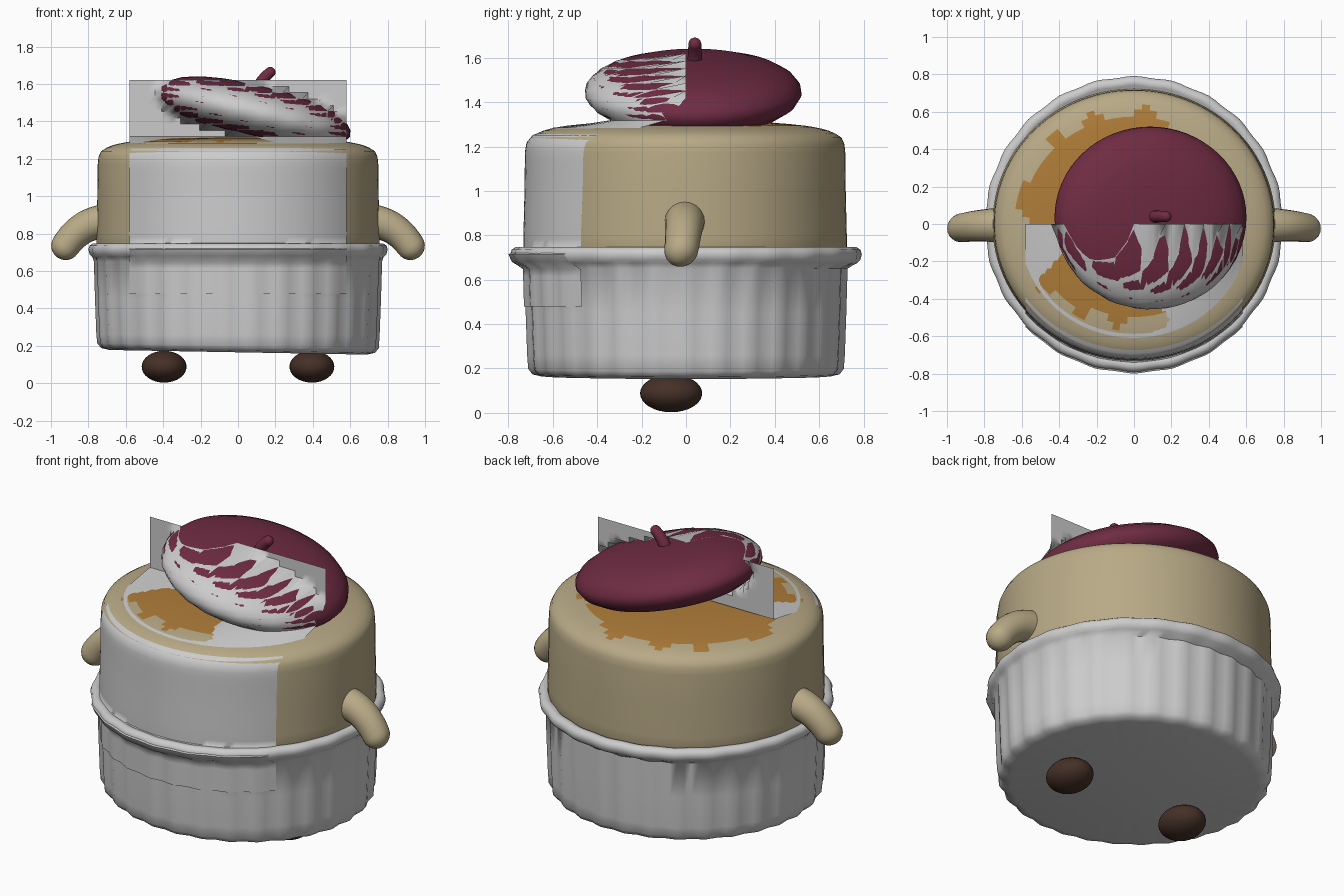
import bpy, bmesh, math
from mathutils import Vector, Matrix

if "Cube" in bpy.data.objects:
    bpy.data.objects.remove(bpy.data.objects["Cube"])


def material(name, rgb):
    m = bpy.data.materials.new(name)
    m.diffuse_color = (*rgb, 1)
    m.use_nodes = True
    m.node_tree.nodes["Principled BSDF"].inputs["Base Color"].default_value = m.diffuse_color
    return m


CREAM = material("cream", (0.48, 0.40, 0.24))
CRUST = material("baked_crust", (0.42, 0.20, 0.04))
WINE = material("wine_red", (0.16, 0.025, 0.055))
BROWN = material("dark_brown", (0.06, 0.03, 0.02))


def finish(name, bm, mat=None, angle=50):
    bmesh.ops.recalc_face_normals(bm, faces=bm.faces)
    me = bpy.data.meshes.new(name)
    bm.to_mesh(me)
    bm.free()
    ob = bpy.data.objects.new(name, me)
    bpy.context.collection.objects.link(ob)
    if mat:
        me.materials.append(mat)
    bpy.ops.object.select_all(action='DESELECT')
    ob.select_set(True)
    bpy.context.view_layer.objects.active = ob
    bpy.ops.object.shade_smooth_by_angle(angle=math.radians(angle))
    return ob


def bridge(bm, rings):
    for a, b in zip(rings, rings[1:]):
        n = len(a)
        for i in range(n):
            bm.faces.new((a[i], a[(i + 1) % n], b[(i + 1) % n], b[i]))


def cap(bm, ring, point):
    c = bm.verts.new(point)
    for i in range(len(ring)):
        bm.faces.new((ring[i], ring[(i + 1) % len(ring)], c))


def lathe(profile, n, shape=lambda r, a, z: (r * math.cos(a), r * math.sin(a), z)):
    """Spin (radius, z) points; both ends are closed with a fan."""
    bm = bmesh.new()
    rings = [[bm.verts.new(shape(r, 2 * math.pi * i / n, z)) for i in range(n)]
             for r, z in profile]
    bridge(bm, rings)
    for ring, z in ((rings[0], profile[0][1]), (rings[-1], profile[-1][1])):
        cap(bm, ring, shape(0, 0, z))
    return bm


def limb(name, pts, radii, mat, n=20):
    """Round-ended tube along a smooth bend through three points."""
    p0, p1, p2 = map(Vector, pts)
    path = []
    for i in range(13):
        t = i / 12
        r = radii[0] + (radii[1] - radii[0]) * t
        path.append((p0 * (1 - t) ** 2 + p1 * 2 * t * (1 - t) + p2 * t * t,
                     ((p1 - p0) * (1 - t) + (p2 - p1) * t).normalized(), r))
    end, d, r = path[-1]
    for k in range(1, 6):
        a = k * math.pi / 12
        path.append((end + d * r * math.sin(a), d, r * math.cos(a)))
    bm = bmesh.new()
    side = Vector((0, 1, 0))
    rings = []
    for c, t, rad in path:
        up = t.cross(side).normalized()
        rings.append([bm.verts.new(c + rad * (math.cos(2 * math.pi * i / n) * side
                                              + math.sin(2 * math.pi * i / n) * up))
                      for i in range(n)])
    bridge(bm, rings)
    cap(bm, rings[0], p0)
    cap(bm, rings[-1], end + d * r)
    return finish(name, bm, mat)


# Fluted dish with a rolled lip and slightly tilted underside
def fluted(r, a, z):
    if z < 0.66:
        r *= 1 + 0.010 * math.cos(30 * a)
    else:
        r *= 1 + 0.005 * math.cos(24 * a)
    if z < 0.25:
        z -= 0.018 * r * math.cos(a)
    flat = 0.95 if z < 0.67 else 0.99
    return r * math.cos(a), r * math.sin(a) * flat, z


finish("fluted_dish", lathe([
    (0.68, 0.165), (0.725, 0.175), (0.745, 0.20), (0.75, 0.26), (0.757, 0.45), (0.763, 0.65),
    (0.775, 0.675), (0.79, 0.69), (0.796, 0.715), (0.79, 0.735), (0.77, 0.748),
    (0.745, 0.745), (0.72, 0.72)], 120, fluted))


# Baked filling, with a browned patch and streaks on top
def oval(r, a, z):
    return r * math.cos(a), r * math.sin(a) * 0.957, z


body = finish("baked_filling", lathe([
    (0.70, 0.60), (0.757, 0.70), (0.757, 0.80), (0.752, 1.0), (0.75, 1.17), (0.746, 1.21),
    (0.732, 1.24), (0.70, 1.26), (0.67, 1.272), (0.64, 1.28), (0.60, 1.288), (0.56, 1.294),
    (0.52, 1.298), (0.48, 1.302), (0.44, 1.305), (0.40, 1.308), (0.2, 1.313)], 96, oval), CREAM)
body.data.materials.append(CRUST)
for f in body.data.polygons:
    x, y, z = f.center
    a = math.atan2(y, x)
    limit = 0.53 + 0.05 * math.cos(a - 2.4) + 0.07 * max(0, math.sin(11 * a + 2 * math.sin(3 * a)))
    if z > 1.27 and math.hypot(x, y) < limit:
        f.material_index = 1

# Tilted beret and its stalk
bm = lathe([(0.20, -0.125), (0.33, -0.122), (0.43, -0.098), (0.495, -0.06), (0.525, -0.015),
            (0.52, 0.02), (0.485, 0.06), (0.42, 0.095), (0.32, 0.122), (0.20, 0.138),
            (0.08, 0.145)], 64)
bm.transform(Matrix.Translation((0.09, 0.035, 1.45)) @ Matrix.Rotation(math.radians(13), 4, 'Y')
             @ Matrix.Diagonal((1.0, 0.925, 1.0, 1.0)))
finish("beret", bm, WINE, 60)
limb("beret_stalk", [(0.10, 0.04, 1.56), (0.12, 0.04, 1.62), (0.172, 0.04, 1.662)],
     (0.034, 0.029), WINE, 14)

# Arms and feet
for s, side in ((1, "right"), (-1, "left")):
    limb(side + "_arm", [(s * 0.68, -0.005, 0.865), (s * 0.83, -0.005, 0.87),
                         (s * 0.922, -0.02, 0.735)], (0.094, 0.077), CREAM)
    bm = bmesh.new()
    bmesh.ops.create_uvsphere(bm, u_segments=32, v_segments=16, radius=1)
    bm.transform(Matrix.Translation((s * 0.395, -0.067, 0.088)) @ Matrix.Diagonal((0.12, 0.14, 0.085, 1)))
    finish(side + "_foot", bm, BROWN)

# Face sheet: a flat grid at y = 0 pressed from the front onto everything it meets
bpy.context.view_layer.update()
deps = bpy.context.evaluated_depsgraph_get()
N = 34
bm = bmesh.new()
grid = []
for j in range(N + 1):
    row = []
    for i in range(N + 1):
        p = Vector((-0.58 + 1.16 * i / N, -2, 0.48 + 1.14 * j / N))
        hit, loc, *_ = bpy.context.scene.ray_cast(deps, p, (0, 1, 0), distance=2.0)
        row.append(bm.verts.new((p.x, loc.y - 0.008 if hit else 0, p.z)))
    grid.append(row)
for j in range(N):
    for i in range(N):
        bm.faces.new((grid[j][i], grid[j][i + 1], grid[j + 1][i + 1], grid[j + 1][i]))
finish("face_sheet", bm, None, 60)
